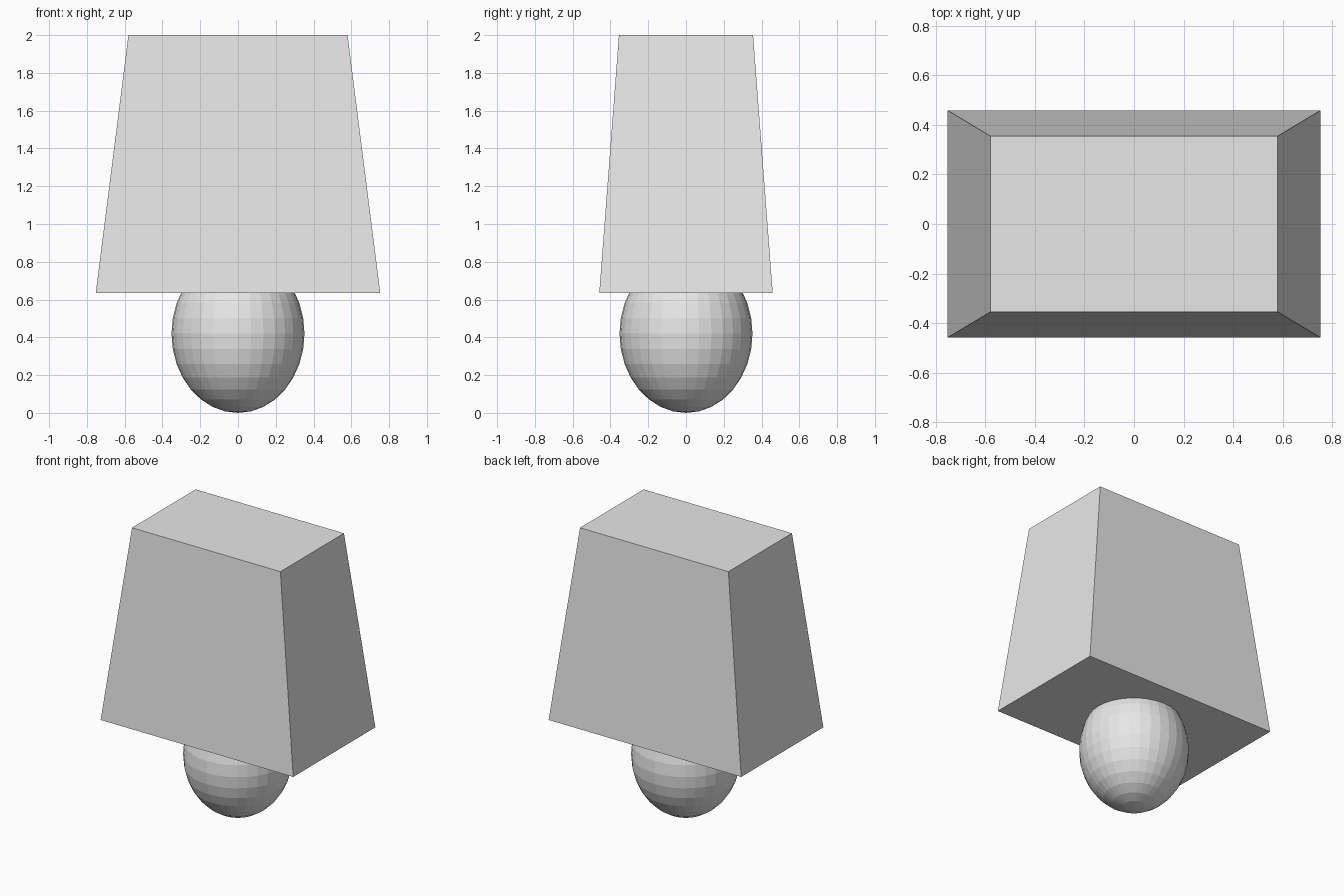
import bpy
import bmesh

if "Cube" in bpy.data.objects:
    bpy.data.objects.remove(bpy.data.objects["Cube"])

grey = bpy.data.materials.new("light grey")
grey.diffuse_color = (0.8, 0.8, 0.8, 1.0)
grey.use_nodes = True
grey.node_tree.nodes["Principled BSDF"].inputs["Base Color"].default_value = grey.diffuse_color


def add_part(name, bm):
    mesh = bpy.data.meshes.new(name)
    bm.to_mesh(mesh)
    bm.free()
    mesh.materials.append(grey)
    obj = bpy.data.objects.new(name, mesh)
    bpy.context.collection.objects.link(obj)
    return obj


# Tapered block: a box whose top is narrower than its bottom
BOTTOM, TOP = (0.753, 0.459, 0.635), (0.58, 0.355, 2.0)
bm = bmesh.new()
bmesh.ops.create_cube(bm, size=2.0)
for v in bm.verts:
    hx, hy, z = TOP if v.co.z > 0 else BOTTOM
    v.co = (v.co.x * hx, v.co.y * hy, z)
add_part("tapered_block", bm)

# Faceted egg-shaped ball, partly sunk into the block
bm = bmesh.new()
bmesh.ops.create_uvsphere(bm, u_segments=32, v_segments=16, radius=1.0)
ball = add_part("ball", bm)
ball.scale = (0.352, 0.352, 0.42)
ball.location.z = 0.42
